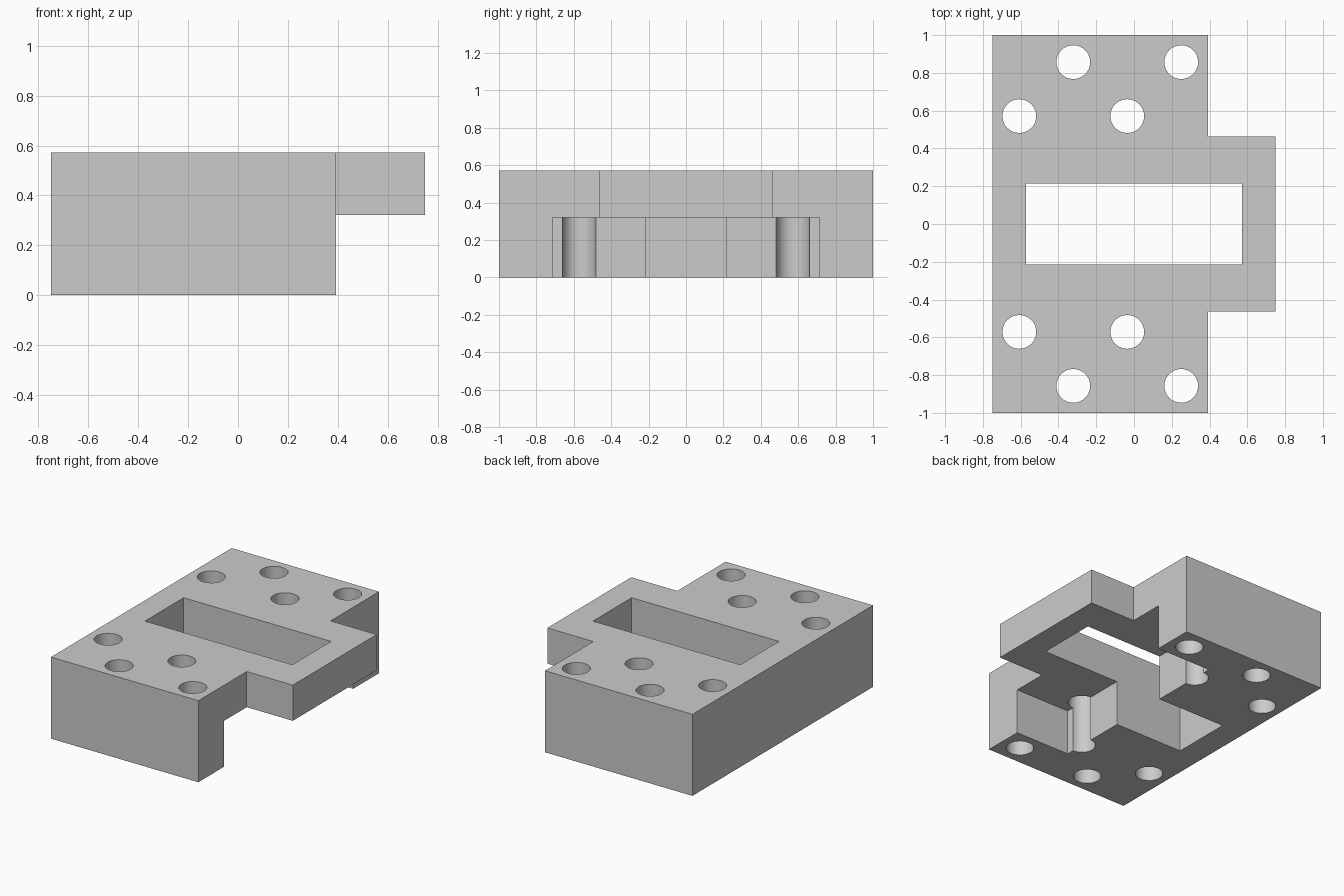
import bpy
import bmesh

if "Cube" in bpy.data.objects:
    bpy.data.objects.remove(bpy.data.objects["Cube"], do_unlink=True)

U = 1 / 28          # drawing unit
HEIGHT = 16 * U

grey = bpy.data.materials.new("plain grey")
grey.use_nodes = True
colour = (0.6, 0.6, 0.6, 1)
grey.diffuse_color = colour
grey.node_tree.nodes["Principled BSDF"].inputs["Base Color"].default_value = colour


def prism(name, outline, bottom, top):
    """Extrude a flat outline, given in drawing units, upwards."""
    bm = bmesh.new()
    face = bm.faces.new([bm.verts.new((x * U, y * U, bottom)) for x, y in outline])
    moved = bmesh.ops.extrude_face_region(bm, geom=[face])["geom"]
    bmesh.ops.translate(bm, vec=(0, 0, top - bottom),
                        verts=[v for v in moved if isinstance(v, bmesh.types.BMVert)])
    bmesh.ops.recalc_face_normals(bm, faces=bm.faces)
    mesh = bpy.data.meshes.new(name)
    bm.to_mesh(mesh)
    bm.free()
    mesh.materials.append(grey)
    obj = bpy.data.objects.new(name, mesh)
    bpy.context.collection.objects.link(obj)
    return obj


def box_outline(x0, x1, half_y):
    return [(x0, -half_y), (x1, -half_y), (x1, half_y), (x0, half_y)]


def cut(target, cutter):
    """Subtract the cutter for good and remove it."""
    bpy.context.view_layer.objects.active = target
    mod = target.modifiers.new("cut", "BOOLEAN")
    mod.operation = "DIFFERENCE"
    mod.solver = "EXACT"
    mod.object = cutter
    bpy.ops.object.modifier_apply(modifier=mod.name)
    bpy.data.objects.remove(cutter, do_unlink=True)


# Block with a tab on its left side
half = [(-21, -28), (11, -28), (11, -13), (21, -13)]
outline = half + [(x, -y) for x, y in reversed(half)]
block = prism("mounting_block", outline, 0, HEIGHT)

# Pocket under the tab, open to the side and below
cut(block, prism("pocket_cutter", box_outline(-1, 24, 20), -0.2, 9 * U))

# Long slot through the middle
cut(block, prism("slot_cutter", box_outline(-16, 16, 6), -0.2, HEIGHT + 0.2))

# Bolt holes, mirrored front to back
for x, y in [(-17, 16), (-1, 16), (-9, 24), (7, 24)]:
    for side in (-1, 1):
        bpy.ops.mesh.primitive_cylinder_add(
            vertices=48, radius=2.5 * U, depth=1.2,
            location=(x * U, side * y * U, HEIGHT / 2))
        hole = bpy.context.object
        hole.name = "hole_cutter"
        hole.data.materials.append(grey)
        cut(block, hole)

# Round hole walls with crisp edges
bpy.ops.object.select_all(action="DESELECT")
block.select_set(True)
bpy.context.view_layer.objects.active = block
bpy.ops.object.shade_smooth_by_angle(angle=0.52)
